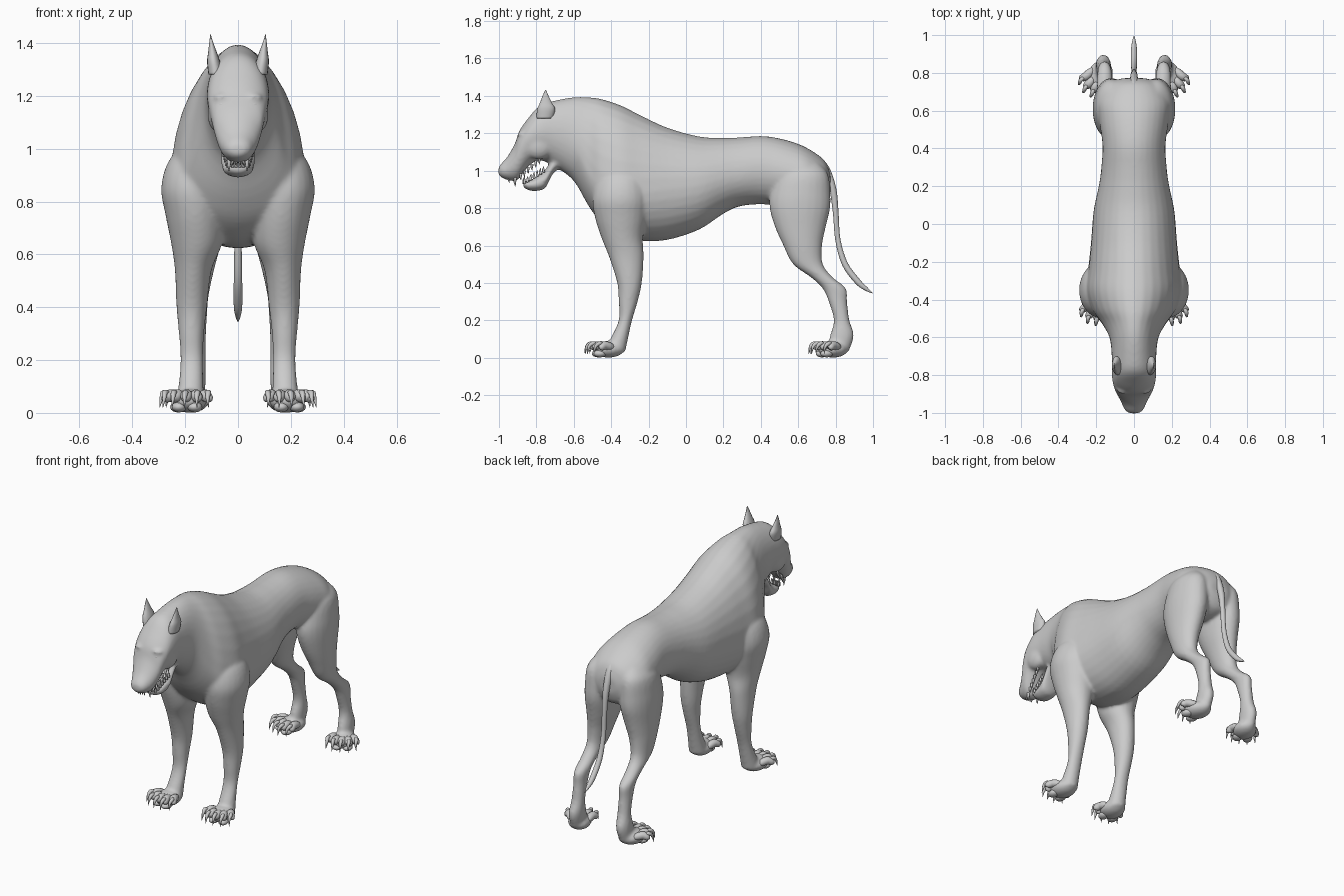
import bpy, bmesh, math
from mathutils import Vector, Matrix


def spline(rows, n=4):
    """Catmull-Rom interpolation through rows of numbers."""
    out = []
    for i in range(len(rows) - 1):
        a, b = rows[max(i - 1, 0)], rows[i]
        c, d = rows[i + 1], rows[min(i + 2, len(rows) - 1)]
        for k in range(n):
            t = k / n
            out.append([0.5 * (2 * q + (r - p) * t + (2 * p - 5 * q + 4 * r - s) * t * t
                               + (3 * q - p - 3 * r + s) * t ** 3)
                        for p, q, r, s in zip(a, b, c, d)])
    out.append(list(rows[-1]))
    return out


def skin(bm, rings):
    loops = [[bm.verts.new(p) for p in ring] for ring in rings]
    n = len(loops[0])
    for a, b in zip(loops, loops[1:]):
        for i in range(n):
            bm.faces.new((a[i], a[(i + 1) % n], b[(i + 1) % n], b[i]))
    bm.faces.new(loops[0])
    bm.faces.new(loops[-1])


def angles(n):
    return [2 * math.pi * i / n for i in range(n)]


def loft_y(bm, rows, n=32):
    """Upright rings: y, top, bottom, half width, height of widest point."""
    rings = []
    for y, top, bot, w, zw in spline(rows):
        rings.append([(w * math.cos(a), y, zw + math.sin(a) * ((top - zw) if math.sin(a) > 0 else (zw - bot)))
                      for a in angles(n)])
    skin(bm, rings)


def loft_z(bm, rows, side, n=24):
    """Level rings: z, y front, y back, x inner, x outer."""
    rings = []
    for z, y0, y1, x0, x1 in spline(rows):
        rings.append([(side * ((x0 + x1) / 2 + (x1 - x0) / 2 * math.cos(a)),
                       (y0 + y1) / 2 + (y1 - y0) / 2 * math.sin(a), z) for a in angles(n)])
    skin(bm, rings)


def tube(bm, rows, mat=Matrix(), n=10, smooth=4):
    """Round tube through rows of x, y, z, radius."""
    pts = spline(rows, smooth)
    rings = []
    for i, p in enumerate(pts):
        t = (Vector(pts[min(i + 1, len(pts) - 1)][:3]) - Vector(pts[max(i - 1, 0)][:3])).normalized()
        v = t.cross(Vector((1, 0, 0))).normalized()
        u = v.cross(t)
        r = max(p[3], 0.0008)
        rings.append([mat @ (Vector(p[:3]) + r * (u * math.cos(a) + v * math.sin(a))) for a in angles(n)])
    skin(bm, rings)


def ball(bm, c, r, mat=Matrix()):
    bmesh.ops.create_uvsphere(bm, u_segments=20, v_segments=12, radius=1,
                              matrix=mat @ Matrix.Translation(c) @ Matrix.Diagonal((*r, 1)))


def finish(bm, name):
    bmesh.ops.recalc_face_normals(bm, faces=bm.faces)
    for f in bm.faces:
        f.smooth = True
    me = bpy.data.meshes.new(name)
    bm.to_mesh(me)
    bm.free()
    ob = bpy.data.objects.new(name, me)
    bpy.context.collection.objects.link(ob)
    return ob


body = bmesh.new()

# torso, neck and upper head in one loft from rump to nose
loft_y(body, [
    (.772, .98, .88, .06, .93), (.74, 1.055, .81, .14, .93), (.65, 1.12, .78, .19, .95),
    (.55, 1.16, .80, .185, .97), (.42, 1.185, .82, .167, 1.0), (.29, 1.178, .81, .174, .98),
    (.2, 1.175, .77, .187, .96), (.07, 1.183, .685, .214, .92), (-.1, 1.23, .63, .228, .9),
    (-.24, 1.295, .625, .243, .88), (-.35, 1.35, .65, .255, .87), (-.45, 1.383, .72, .225, .9),
    (-.52, 1.393, .81, .175, .98), (-.6, 1.393, .945, .13, 1.15), (-.7, 1.375, 1.02, .118, 1.2),
    (-.78, 1.35, 1.055, .118, 1.2), (-.84, 1.285, 1.025, .113, 1.18), (-.89, 1.215, .96, .097, 1.12),
    (-.915, 1.145, .945, .083, 1.06), (-.955, 1.075, .95, .063, 1.01), (-.99, 1.035, .965, .045, 1.0),
    (-1.003, 1.015, .98, .02, 1.0)])

# lower jaw
loft_y(body, [
    (-.65, 1.1, 1.03, .06, 1.07), (-.71, 1.06, .985, .07, 1.03), (-.75, 1.01, .91, .066, .96),
    (-.785, .975, .893, .062, .935), (-.835, .95, .893, .055, .925), (-.872, .945, .912, .035, .93)], 24)

PAWS = ((.185, -.41, -8), (.178, .79, -24))     # x, y, outward turn in degrees
toes, claws = bmesh.new(), bmesh.new()
for s in (-1, 1):
    # front leg
    loft_z(body, [
        (1.02, -.42, -.27, .1, .2), (.95, -.475, -.22, .06, .265), (.85, -.5, -.2, .05, .291),
        (.75, -.487, -.21, .05, .275), (.64, -.452, -.23, .06, .253), (.54, -.412, -.226, .1, .239),
        (.4, -.368, -.236, .117, .233), (.3, -.36, -.258, .128, .224), (.2, -.36, -.288, .132, .218),
        (.1, -.405, -.31, .13, .226), (.03, -.44, -.325, .125, .235)], s)
    # hind leg
    loft_z(body, [
        (1.04, .56, .71, .06, .15), (.98, .49, .76, .03, .2), (.88, .452, .772, .02, .216),
        (.8, .447, .771, .025, .219), (.7, .475, .748, .045, .215), (.6, .52, .728, .075, .21),
        (.5, .572, .732, .1, .202), (.43, .667, .785, .112, .197), (.37, .73, .856, .117, .194),
        (.3, .762, .862, .121, .192), (.2, .79, .874, .121, .195), (.12, .77, .898, .122, .203),
        (.03, .75, .87, .13, .205)], s)
    for x, y, turn in PAWS:
        m = Matrix.Translation((s * x, y, 0)) @ Matrix.Rotation(math.radians(-s * turn), 4, 'Z')
        ball(body, (0, -.005, .045), (.068, .085, .045), m)
        # toes with hooked claws
        for dx, back in ((-.066, .035), (-.036, .005), (0, 0), (.036, .005), (.066, .035)):
            e = dx * 1.25
            tube(toes, [(dx * .7, -.02 + back, .05, .012), (dx * .8, -.04 + back, .06, .021),
                        (dx, -.072 + back, .066, .023), (e, -.092 + back, .054, .018),
                        (e, -.1 + back, .048, .004)], m)
            tube(claws, [(dx, -.075 + back, .072, .006), (e, -.1 + back, .077, .011),
                         (e, -.122 + back, .058, .008), (e * 1.06, -.13 + back, .02, .0008)], m)
        for dx in (-.03, .03):
            ball(toes, (dx, -.055, .022), (.028, .035, .02), m)

# brow ridges, cheeks and nose pad
for s in (-1, 1):
    ball(body, (s * .058, -.876, 1.196), (.034, .026, .014))
    ball(body, (s * .07, -.79, 1.13), (.046, .08, .07))
ball(body, (0, -.982, 1.012), (.032, .02, .022))

# fuse and soften everything fleshy
ob = finish(body, "body")
rm = ob.modifiers.new("fuse", 'REMESH')
rm.mode = 'VOXEL'
rm.voxel_size = .009
rm.use_smooth_shade = True
sm = ob.modifiers.new("soften", 'SMOOTH')
sm.factor = .5
sm.iterations = 10

finish(toes, "toes")
finish(claws, "claws")

# ears
ears = bmesh.new()
for s in (-1, 1):
    loft_z(ears, [(1.28, -.8, -.71, .055, .112), (1.33, -.795, -.7, .068, .117), (1.365, -.78, -.718, .08, .113),
                  (1.4, -.767, -.735, .093, .109), (1.432, -.752, -.748, .103, .105)], s, 16)
finish(ears, "ears")

# eyes
eyes = bmesh.new()
for s in (-1, 1):
    ball(eyes, (s * .057, -.882, 1.168), (.022, .018, .011))
finish(eyes, "eyes")

# teeth along both jaws
teeth = bmesh.new()


def tooth(x, y, z, h, r):
    tube(teeth, [(x, y, z, r), (x, y - .003, z + h * .5, r * .75), (x, y, z + h, .0008)], n=8, smooth=2)


for s in (-1, 1):
    tooth(s * .034, -.912, .965, -.05, .009)
    tooth(s * .036, -.862, .93, .045, .008)
    for i in range(6):
        f = i / 5
        tooth(s * (.045 + .025 * f), -.882 + .1 * f, .985 + .085 * f, -.036, .008)
        tooth(s * (.042 + .014 * f), -.845 + .085 * f, .938 + .052 * f, .034, .008)
    for x in (.007, .02):
        tooth(s * x, -.945, .965, -.03, .006)
        tooth(s * x, -.868, .93, .03, .006)
finish(teeth, "teeth")

# tail
tail = bmesh.new()
tube(tail, [(0, .70, 1.06, .02), (0, .745, 1.01, .022), (0, .785, .9, .019), (0, .801, .77, .015),
            (0, .812, .63, .014), (0, .85, .5, .016), (0, .92, .405, .016), (0, .965, .367, .01),
            (0, .997, .345, .001)], n=16)
finish(tail, "tail")
